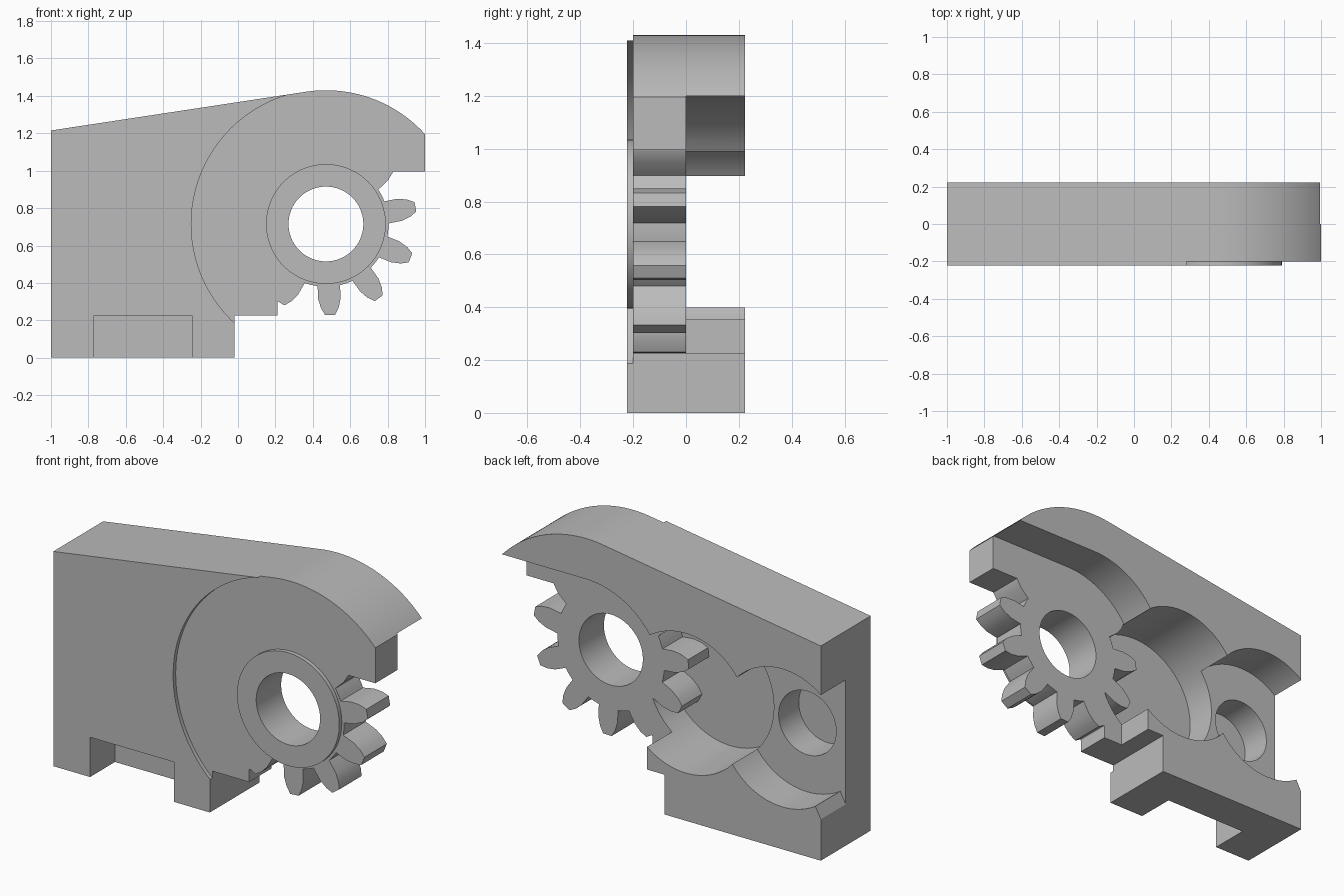
import bpy, bmesh
from math import sin, cos, radians, pi

old = bpy.data.objects.get("Cube")
if old:
    bpy.data.objects.remove(old, do_unlink=True)

GREY = (0.5, 0.5, 0.5, 1)
steel = bpy.data.materials.new("plain grey")
steel.use_nodes = True
steel.diffuse_color = GREY
steel.node_tree.nodes["Principled BSDF"].inputs["Base Color"].default_value = GREY

FRONT, BACK = -0.223, 0.223    # outer faces
RIM, FLOOR = -0.2, -0.18       # recessed front face, deep pocket floor
GX, GZ = 0.47, 0.715           # gear centre


def prism(name, points, y0, y1):
    """Extrude an x-z outline between two depths."""
    bm = bmesh.new()
    face = bm.faces.new([bm.verts.new((x, y0, z)) for x, z in points])
    out = bmesh.ops.extrude_face_region(bm, geom=[face])
    moved = [v for v in out["geom"] if isinstance(v, bmesh.types.BMVert)]
    bmesh.ops.translate(bm, verts=moved, vec=(0, y1 - y0, 0))
    bmesh.ops.recalc_face_normals(bm, faces=bm.faces)
    mesh = bpy.data.meshes.new(name)
    bm.to_mesh(mesh)
    bm.free()
    mesh.materials.append(steel)
    ob = bpy.data.objects.new(name, mesh)
    bpy.context.collection.objects.link(ob)
    return ob


def arc(cx, cz, r, a0, a1, n):
    steps = [radians(a0 + (a1 - a0) * i / n) for i in range(n + 1)]
    return [(cx + r * cos(a), cz + r * sin(a)) for a in steps]


def disc(name, cx, cz, r, y0, y1, n=96):
    return prism(name, arc(cx, cz, r, 0, 360, n)[:-1], y0, y1)


def box(name, x0, x1, z0, z1, y0, y1):
    return prism(name, [(x0, z0), (x1, z0), (x1, z1), (x0, z1)], y0, y1)


def combine(target, tool, operation):
    """Merge or cut with a tool, then discard the tool."""
    mod = target.modifiers.new(operation.title(), "BOOLEAN")
    mod.operation = operation
    mod.solver = "EXACT"
    mod.object = tool
    bpy.context.view_layer.objects.active = target
    bpy.ops.object.modifier_apply(modifier=mod.name)
    bpy.data.objects.remove(tool, do_unlink=True)


# Housing outline: stepped foot, sloping top, round hood
outline = [(-1, 1.215), (-1, 0), (-0.02, 0), (-0.02, 0.225), (1, 0.225)]
outline += arc(GX, GZ, 0.715, 42.2, 98.6, 40)
housing = prism("gear_housing", outline, FRONT, BACK)

# Gear: root circle with tapered teeth
TEETH, FIRST, ROOT = 11, -87.3, 0.335
gear_outline = []
for i in range(TEETH):
    a = radians(FIRST + i * 360 / TEETH)
    for r, w in [(0.33, -0.06), (0.40, -0.06), (0.45, -0.047), (0.487, -0.026),
                 (0.487, 0.026), (0.45, 0.047), (0.40, 0.06), (0.33, 0.06)]:
        gear_outline.append((GX + r * cos(a) - w * sin(a), GZ + r * sin(a) + w * cos(a)))
    mid = FIRST + (i + 0.5) * 360 / TEETH
    gear_outline += arc(GX, GZ, ROOT, mid - 3, mid + 3, 2)
gear = prism("gear", gear_outline, RIM, 0)

# Cuts in the housing
clearance = [(0.21, -0.1), (1.2, -0.1), (1.2, 0.995), (0.74, 0.995), (GX, GZ), (0.21, 0.295)]
cutters = [
    disc("front_recess", GX, GZ, 0.72, -1, RIM, 160),
    box("foot_notch", -0.77, -0.245, -1, 0.225, -1, 0),
    disc("gear_pocket", GX, GZ, 0.485, 0, 1),
    box("pocket_lower_exit", 0.0875, 1.2, -1, GZ, 0, 1),
    box("pocket_upper_exit", GX, 1.2, 0.4, 1.2, 0, 1),
    disc("middle_pocket", -0.155, 0.665, 0.395, FLOOR, 1),
    disc("side_pocket", -0.76, 0.63, 0.39, 0, 1),
    disc("side_socket", -0.76, 0.63, 0.18, FLOOR, 1),
    prism("side_chamfer", [(-1.05, 0.14), (-0.95, 0.328), (-1.05, 0.328)], 0, 1),
    prism("tooth_clearance", clearance, -1, 0.1),
]
for cutter in cutters:
    combine(housing, cutter, "DIFFERENCE")

# Join gear and raised hub, then bore the shaft hole
combine(housing, gear, "UNION")
combine(housing, disc("hub", GX, GZ, 0.32, FRONT, -0.1), "UNION")
combine(housing, disc("bore", GX, GZ, 0.2, -1, 1), "DIFFERENCE")

# One flat material, smooth curves with sharp edges
mesh = housing.data
mesh.materials.clear()
mesh.materials.append(steel)
for poly in mesh.polygons:
    poly.material_index = 0
for ob in bpy.context.selected_objects:
    ob.select_set(False)
housing.select_set(True)
bpy.context.view_layer.objects.active = housing
bpy.ops.object.shade_smooth_by_angle(angle=pi / 9)
